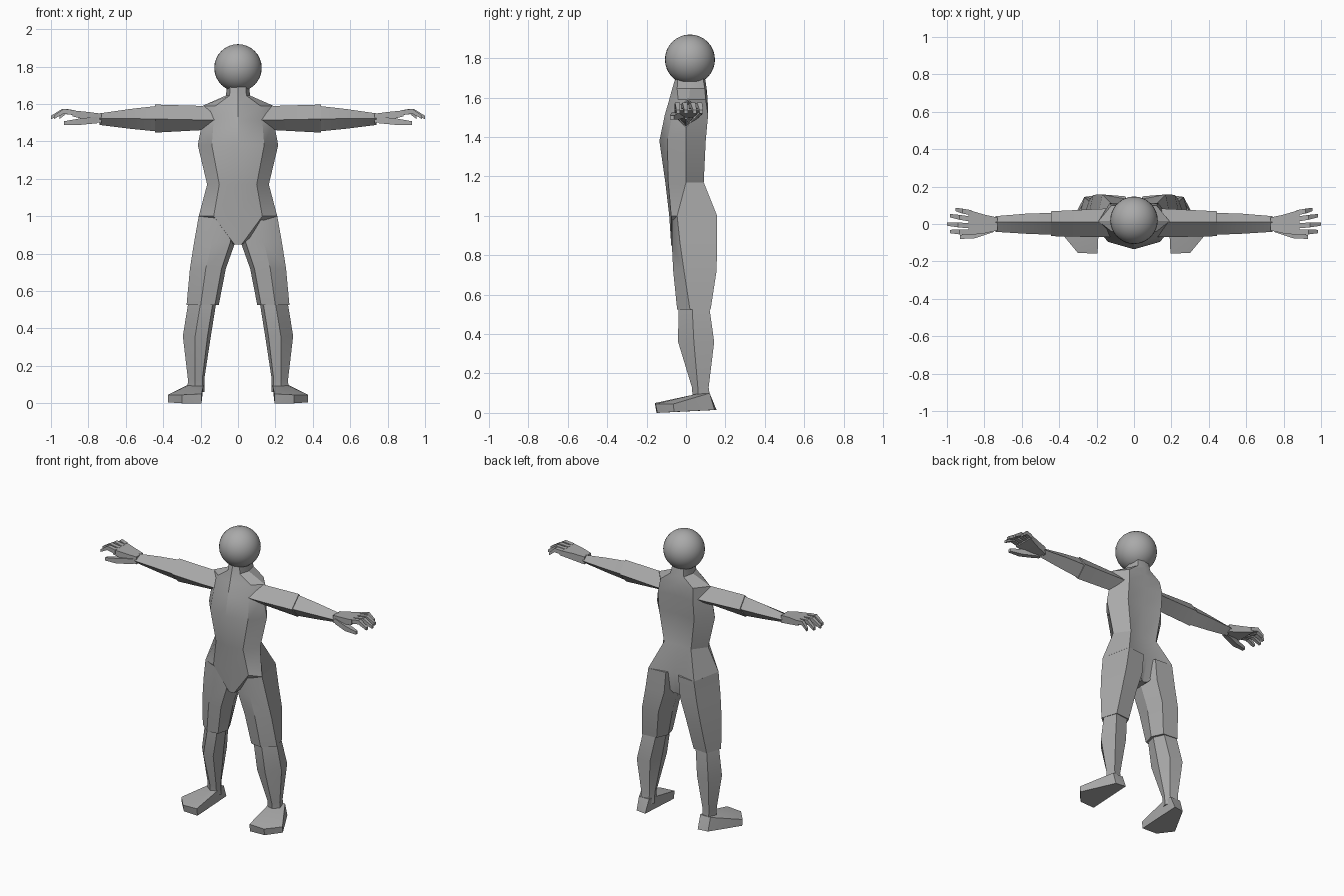
import bpy
import bmesh
from mathutils import Vector

cube = bpy.data.objects.get("Cube")
if cube:
    bpy.data.objects.remove(cube, do_unlink=True)

grey = bpy.data.materials.new("plain_grey")
grey.use_nodes = True
grey.diffuse_color = (0.4, 0.4, 0.4, 1)
grey.node_tree.nodes["Principled BSDF"].inputs["Base Color"].default_value = (0.4, 0.4, 0.4, 1)


def finish(name, bm):
    """Turn a bmesh into a named, shaded object."""
    bmesh.ops.recalc_face_normals(bm, faces=bm.faces)
    mesh = bpy.data.meshes.new(name)
    bm.to_mesh(mesh)
    bm.free()
    mesh.materials.append(grey)
    obj = bpy.data.objects.new(name, mesh)
    bpy.context.collection.objects.link(obj)
    bpy.ops.object.select_all(action='DESELECT')
    obj.select_set(True)
    bpy.context.view_layer.objects.active = obj
    bpy.ops.object.shade_smooth_by_angle(angle=0.52)
    return obj


def loft(bm, rings, side=1):
    """Skin a list of equal-length point rings and cap both ends."""
    loops = [[bm.verts.new((x * side, y, z)) for x, y, z in ring] for ring in rings]
    n = len(loops[0])
    for low, high in zip(loops, loops[1:]):
        for i in range(n):
            j = (i + 1) % n
            bm.faces.new((low[i], low[j], high[j], high[i]))
    bm.faces.new(loops[0])
    bm.faces.new(loops[-1])


def lofted(name, rings, side=1):
    bm = bmesh.new()
    loft(bm, rings, side)
    return finish(name, bm)


def torso_ring(z, front, fx, fy, sx, sy, bx, by, back):
    half = [(fx, fy, z), (sx, sy, z), (bx, by, z)]
    mirrored = [(-x, y, z) for x, y, z in reversed(half)]
    return [(0, front, z)] + half + [(0, back, z)] + mirrored


def leg_ring(z, inner, outer, front, side_y, back):
    width = outer - inner
    return [(inner + 0.12 * width, front + 0.01, z),
            (inner + 0.56 * width, front, z),
            (outer, side_y, z),
            (outer - 0.2 * width, back, z),
            (inner + 0.2 * width, back - 0.01, z),
            (inner, (front + back) / 2, z)]


def arm_ring(x, front, back, low, mid, top):
    return [(x, 0.01, top), (x, front, mid), (x, 0, low), (x, back, mid)]


def box_ring(x, y, z, wide, tall):
    w, t = wide / 2, tall / 2
    return [(x, y - w, z - t), (x, y + w, z - t), (x, y + w, z + t), (x, y - w, z + t)]


# Head
bm = bmesh.new()
bmesh.ops.create_uvsphere(bm, u_segments=32, v_segments=16, radius=0.127)
bmesh.ops.translate(bm, verts=bm.verts, vec=Vector((0, 0.02, 1.793)))
finish("head", bm)

# Torso with neck, from the crotch upwards
lofted("torso", [torso_ring(*r) for r in (
    (0.85, -0.075, 0.02, -0.07, 0.025, 0, 0.02, 0.10, 0.09),
    (1.00, -0.085, 0.13, -0.075, 0.21, -0.045, 0.17, 0.158, 0.125),
    (1.17, -0.105, 0.10, -0.09, 0.165, 0, 0.10, 0.09, 0.075),
    (1.38, -0.135, 0.14, -0.095, 0.215, 0, 0.13, 0.10, 0.085),
    (1.51, -0.108, 0.13, -0.07, 0.19, 0, 0.13, 0.112, 0.10),
    (1.59, -0.085, 0.12, -0.04, 0.19, 0.015, 0.12, 0.10, 0.11),
    (1.645, -0.07, 0.045, -0.045, 0.065, 0.02, 0.05, 0.095, 0.105),
    (1.71, -0.05, 0.04, -0.04, 0.057, 0.02, 0.04, 0.085, 0.095))])

for label, side in (("left", 1), ("right", -1)):
    # Thigh with a trouser hem
    lofted(label + "_thigh", [leg_ring(*r) for r in (
        (1.00, 0.005, 0.21, -0.072, -0.045, 0.158),
        (0.86, 0.015, 0.235, -0.072, -0.03, 0.158),
        (0.72, 0.065, 0.257, -0.065, -0.01, 0.155),
        (0.525, 0.103, 0.275, -0.045, 0.02, 0.125))], side)

    # Lower leg
    lofted(label + "_calf", [leg_ring(*r) for r in (
        (0.56, 0.113, 0.262, -0.038, 0.03, 0.115),
        (0.36, 0.145, 0.295, -0.04, 0.04, 0.143),
        (0.13, 0.18, 0.268, 0.03, 0.06, 0.115),
        (0.06, 0.18, 0.27, 0.035, 0.06, 0.125))], side)

    # Foot, a wedge turned outwards
    bm = bmesh.new()
    sole = ((0.195, 0.155, 0.015), (0.265, 0.145, 0.015), (0.375, -0.06, 0.005),
            (0.30, -0.145, 0), (0.195, -0.15, 0))
    upper = ((0.375, -0.065, 0.045), (0.30, -0.155, 0.045), (0.195, -0.158, 0.05))
    ankle = ((0.185, 0.05, 0.095), (0.265, 0.05, 0.095),
             (0.265, 0.12, 0.10), (0.19, 0.12, 0.10))
    for x, y, z in sole + upper + ankle:
        bm.verts.new((x * side, y, z))
    bmesh.ops.convex_hull(bm, input=bm.verts)
    finish(label + "_foot", bm)

    # Upper arm and forearm, with a small step at the elbow
    lofted(label + "_upper_arm", [arm_ring(*r) for r in (
        (0.10, -0.07, 0.085, 1.44, 1.515, 1.595),
        (0.20, -0.07, 0.08, 1.46, 1.515, 1.59),
        (0.445, -0.065, 0.068, 1.447, 1.52, 1.597))], side)
    lofted(label + "_forearm", [arm_ring(*r) for r in (
        (0.43, -0.058, 0.06, 1.453, 1.52, 1.59),
        (0.58, -0.052, 0.055, 1.468, 1.522, 1.573),
        (0.74, -0.042, 0.042, 1.488, 1.522, 1.55))], side)

    # Hand: palm, four bent fingers and a thumb
    bm = bmesh.new()
    loft(bm, [box_ring(*r) for r in (
        (0.73, 0, 1.523, 0.07, 0.05),
        (0.80, 0, 1.535, 0.10, 0.045),
        (0.885, 0.008, 1.55, 0.135, 0.032))], side)
    for base_y, tip_y, tip_x in ((0.06, 0.078, 0.955), (0.026, 0.045, 0.985),
                                 (-0.01, 0, 1.0), (-0.045, -0.04, 0.985)):
        mid_x = (0.87 + tip_x) / 2 + 0.005
        loft(bm, [box_ring(0.87, base_y, 1.553, 0.028, 0.026),
                  box_ring(mid_x, (base_y + tip_y) / 2, 1.561, 0.026, 0.026),
                  box_ring(tip_x, tip_y, 1.528, 0.018, 0.018)], side)
    loft(bm, [box_ring(*r) for r in (
        (0.75, -0.025, 1.515, 0.035, 0.035),
        (0.85, -0.058, 1.505, 0.036, 0.034),
        (0.93, -0.07, 1.498, 0.02, 0.02))], side)
    finish(label + "_hand", bm)
